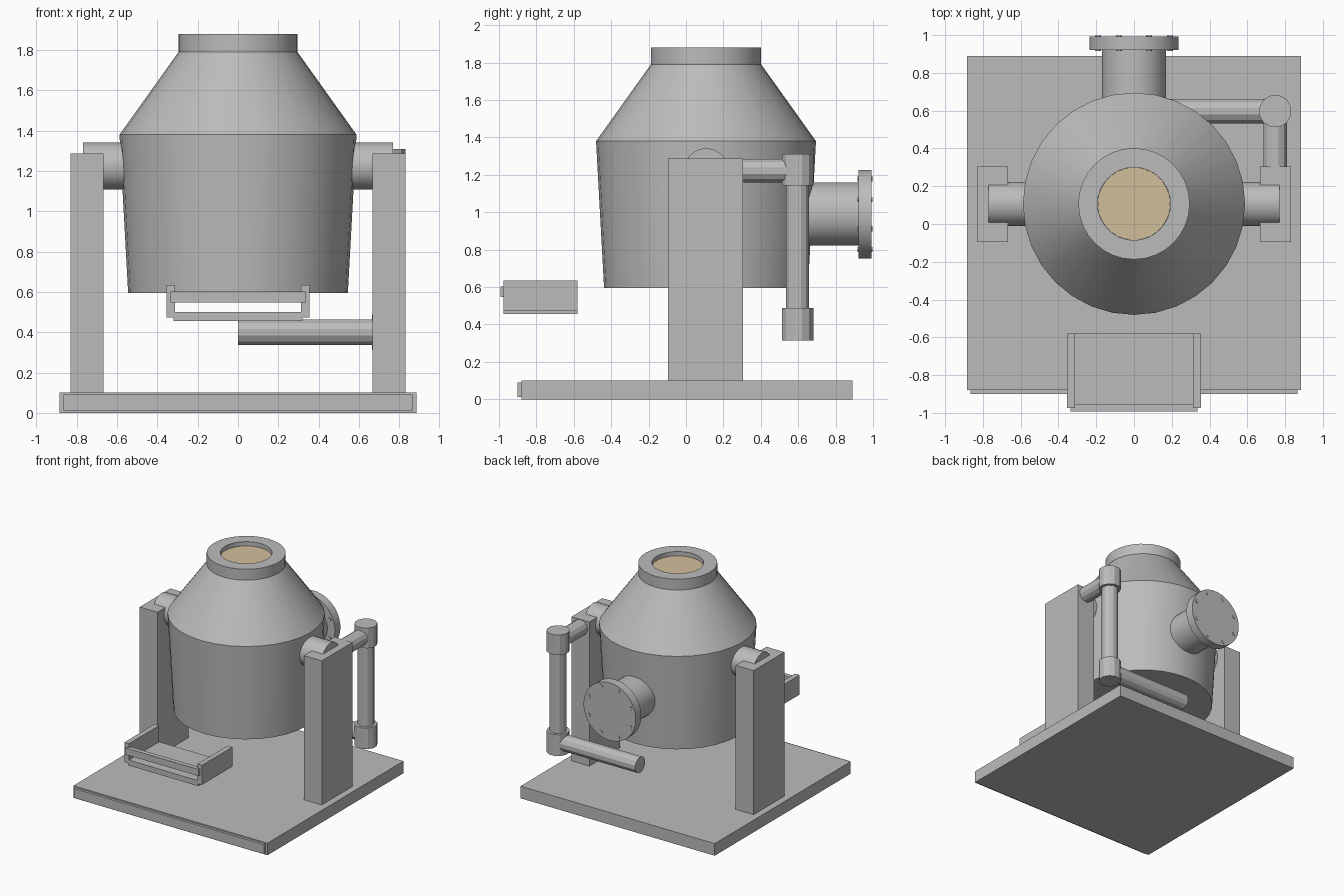
import bpy, bmesh, math
from mathutils import Vector

cube = bpy.data.objects.get("Cube")
if cube:
    bpy.data.objects.remove(cube, do_unlink=True)


def make_material(name, rgb):
    m = bpy.data.materials.new(name)
    m.use_nodes = True
    color = (*rgb, 1)
    m.diffuse_color = color
    m.node_tree.nodes["Principled BSDF"].inputs["Base Color"].default_value = color
    return m


grey = make_material("steel grey", (0.5, 0.5, 0.5))
tan = make_material("tan contents", (0.65, 0.52, 0.33))


def finish(name, bm, mat=grey, smooth=False):
    bmesh.ops.recalc_face_normals(bm, faces=bm.faces)
    mesh = bpy.data.meshes.new(name)
    bm.to_mesh(mesh)
    bm.free()
    mesh.materials.append(mat)
    ob = bpy.data.objects.new(name, mesh)
    bpy.context.collection.objects.link(ob)
    if smooth:
        bpy.ops.object.select_all(action='DESELECT')
        bpy.context.view_layer.objects.active = ob
        ob.select_set(True)
        bpy.ops.object.shade_smooth_by_angle(angle=math.radians(25))
    return ob


def box(name, x, y, z):
    """Box from (min, max) pairs on each axis."""
    bm = bmesh.new()
    bmesh.ops.create_cube(bm, size=1)
    for v in bm.verts:
        v.co = [(a + b) / 2 + c * (b - a) for (a, b), c in zip((x, y, z), v.co)]
    return finish(name, bm)


def rod(name, start, end, radius, sides=32, mat=grey, smooth=True):
    """Cylinder between two points."""
    a, b = Vector(start), Vector(end)
    bm = bmesh.new()
    bmesh.ops.create_cone(bm, cap_ends=True, segments=sides, radius1=radius,
                          radius2=radius, depth=(b - a).length)
    turn = Vector((0, 0, 1)).rotation_difference(b - a).to_matrix()
    # half a step of roll puts flat facets on the sides of the rod
    half = math.pi / sides
    c, s = math.cos(half), math.sin(half)
    for v in bm.verts:
        x, y, z = v.co
        v.co = turn @ Vector((c * x - s * y, s * x + c * y, z)) + (a + b) / 2
    return finish(name, bm, mat, smooth)


def lathe(name, profile, center, sides=32):
    """Spin (radius, height) points about a vertical axis."""
    bm = bmesh.new()
    verts = [bm.verts.new((r, 0, z)) for r, z in profile]
    edges = [bm.edges.new(pair) for pair in zip(verts, verts[1:])]
    bmesh.ops.spin(bm, geom=verts + edges, cent=(0, 0, 0), axis=(0, 0, 1),
                   angle=math.tau, steps=sides, use_merge=True)
    bmesh.ops.remove_doubles(bm, verts=bm.verts, dist=0.0005)
    bmesh.ops.translate(bm, verts=bm.verts, vec=center)
    return finish(name, bm, smooth=True)


CY = 0.107      # vessel axis in y

# Base
box("base_plate", (-.885, .885), (-.88, .89), (0, .1))
box("base_front_strip", (-.865, .865), (-.9, -.87), (.012, .09))

# Vessel with conical shoulder, neck and open mouth
lathe("vessel", [(0, .595), (.545, .595), (.588, 1.38), (.295, 1.79),
                 (.295, 1.88), (.193, 1.88), (.193, 1.83), (0, 1.83)], (0, CY, 0))
rod("vessel_contents", (0, CY, 1.8), (0, CY, 1.845), .192, mat=tan)

# Support posts and trunnions
for side, label in ((1, "left"), (-1, "right")):
    box(label + "_post", sorted((side * .667, side * .83)), (-.095, .305), (.09, 1.287))
    rod(label + "_trunnion", (side * .5, CY, 1.225), (side * .77, CY, 1.225), .117)

# Rear port with bolted flange
rod("port_pipe", (0, .5, .99), (0, .94, .99), .17)
rod("port_flange", (0, .922, .99), (0, .993, .99), .238)
for i in range(8):
    t = math.tau * (i + .5) / 8
    x, z = .205 * math.cos(t), .99 + .205 * math.sin(t)
    rod("flange_bolt", (x, .916, z), (x, .997, z), .016, sides=6, smooth=False)

# Drain piping behind the left post
PX, PY = .748, .597
pipes = (
    ("upper_pipe", (PX, .2, 1.222), (PX, PY, 1.222), .064),
    ("vertical_pipe", (PX, PY, .4), (PX, PY, 1.22), .064),
    ("lower_pipe", (0, PY, .4), (PX, PY, .4), .066),
    ("upper_elbow", (PX, PY, 1.144), (PX, PY, 1.31), .087),
    ("lower_elbow", (PX, PY, .313), (PX, PY, .487), .087),
)
for name, start, end, radius in pipes:
    rod(name, start, end, radius, sides=12, smooth=False)

# Front tray
box("tray_floor", (-.32, .32), (-.975, -.58), (.455, .5))
for side, label in ((1, "left"), (-1, "right")):
    box("tray_%s_wall" % label, sorted((side * .312, side * .354)),
        (-.975, -.58), (.474, .635))
box("tray_front_bar", (-.335, .335), (-.993, -.955), (.548, .603))
